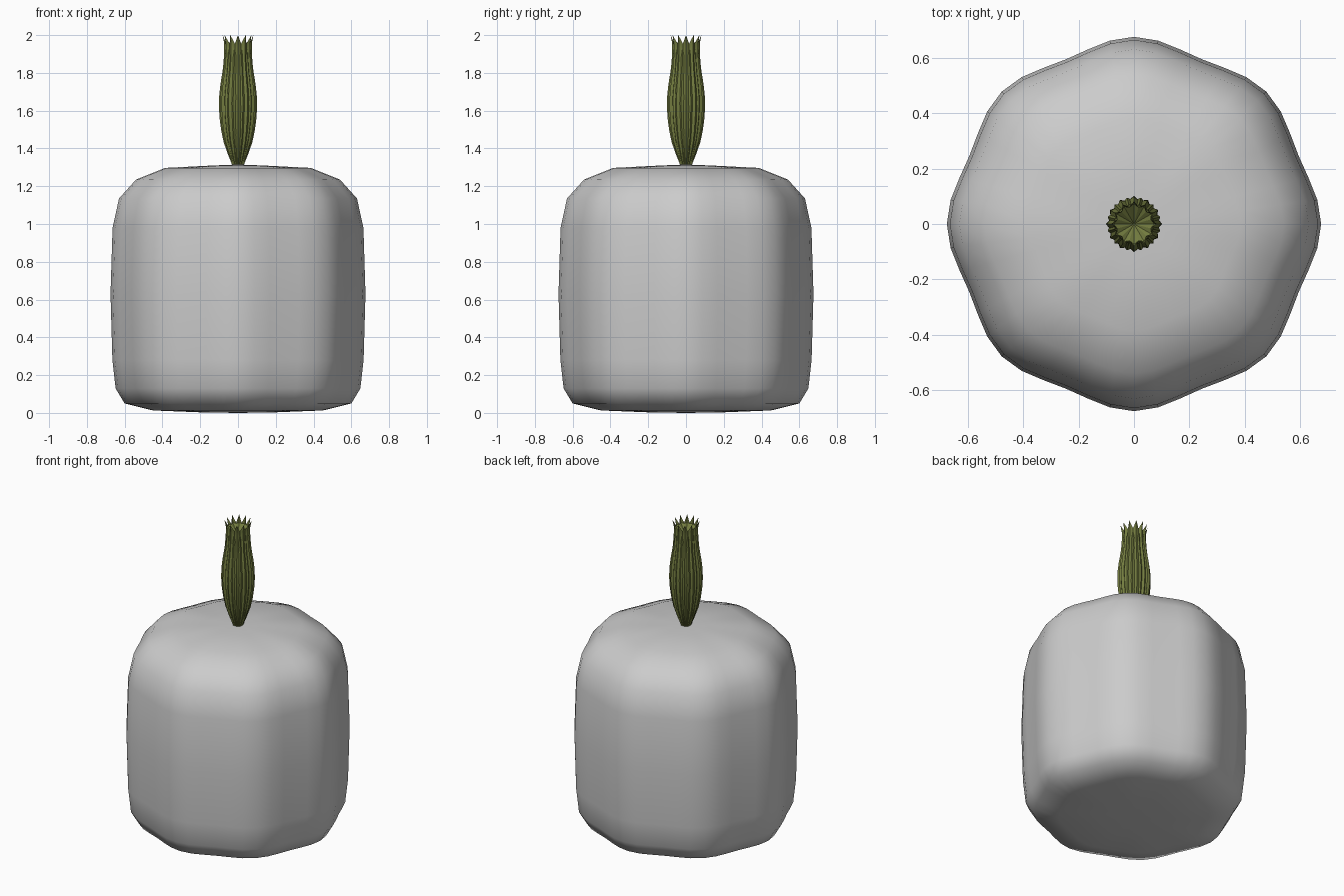
import bpy
import math

if "Cube" in bpy.data.objects:
    bpy.data.objects.remove(bpy.data.objects["Cube"])


def material(name, rgb):
    m = bpy.data.materials.new(name)
    m.diffuse_color = (*rgb, 1)
    m.use_nodes = True
    m.node_tree.nodes["Principled BSDF"].inputs["Base Color"].default_value = m.diffuse_color
    return m


def make_object(name, verts, faces, mat, smooth=False):
    mesh = bpy.data.meshes.new(name)
    mesh.from_pydata(verts, [], faces)
    mesh.materials.append(mat)
    for p in mesh.polygons:
        p.use_smooth = smooth
    mesh.update()
    ob = bpy.data.objects.new(name, mesh)
    bpy.context.collection.objects.link(ob)
    return ob


def polar(r, a, z):
    return (r * math.cos(a), r * math.sin(a), z)


grey = material("pale grey", (0.6, 0.6, 0.6))
green = material("olive green", (0.17, 0.2, 0.05))

# Plump body: lathed profile with eight soft lobes
PROFILE = [(0.2, 0.003), (0.45, 0.013), (0.6, 0.05), (0.648, 0.13), (0.665, 0.28),
           (0.675, 0.63), (0.664, 0.98), (0.63, 1.135), (0.54, 1.235),
           (0.385, 1.297), (0.15, 1.309)]
N = 48
verts, faces = [], []
for r, z in PROFILE:
    for i in range(N):
        a = 2 * math.pi * i / N
        verts.append(polar(r * (0.976 + 0.024 * math.cos(8 * a)), a, z))
bottom, top = len(verts), len(verts) + 1
verts += [(0, 0, 0), (0, 0, 1.315)]
last = (len(PROFILE) - 1) * N
for i in range(N):
    j = (i + 1) % N
    for k in range(0, last, N):
        faces.append((k + i, k + j, k + N + j, k + N + i))
    faces.append((bottom, j, i))
    faces.append((top, last + i, last + j))
make_object("body", verts, faces, grey, smooth=True)

# Outer radius of the stem by height
STEM = [(1.30, 0.026), (1.36, 0.05), (1.42, 0.073), (1.50, 0.09), (1.58, 0.1),
        (1.66, 0.102), (1.74, 0.093), (1.82, 0.08), (1.90, 0.073), (1.96, 0.073),
        (2.00, 0.082)]


def stem_radius(z):
    for (z0, r0), (z1, r1) in zip(STEM, STEM[1:]):
        if z <= z1:
            return r0 + (r1 - r0) * (z - z0) / (z1 - z0)
    return STEM[-1][1]


# Whorls of twelve folded, pointed scales
M = 24


def whorl(name, base, tip, notch, scale, turn, rows=6):
    verts, faces = [], []
    for k in range(rows):
        for i in range(M):
            ridge = i % 2 == 0
            end = tip if ridge else tip - notch
            z = base + (end - base) * k / (rows - 1)
            r = stem_radius(z) * scale * (1 if ridge else 0.86)
            verts.append(polar(r, 2 * math.pi * i / M + turn, z))
    for k in range(rows - 1):
        for i in range(M):
            j = (i + 1) % M
            faces.append((k * M + i, k * M + j, (k + 1) * M + j, (k + 1) * M + i))
    make_object(name, verts, faces, green)


TIPS = [1.75, 1.81, 1.87, 1.93, 2.0]
for k, tip in enumerate(TIPS):
    base = 1.305 if k < 2 else tip - 0.3
    whorl("stem_scales_%d" % (k + 1), base, tip, 0.045 if tip == 2.0 else 0.09,
          1.0 if k in (0, 4) else 0.97, math.pi / 12 * (k % 2), 8)

# Shallow faceted funnel closing the top of the stem
verts = [polar(stem_radius(1.95) * (1 if i % 2 == 0 else 0.86), 2 * math.pi * i / M, 1.95)
         for i in range(M)] + [(0, 0, 1.9)]
make_object("stem_funnel", verts, [(i, (i + 1) % M, M) for i in range(M)], green)
